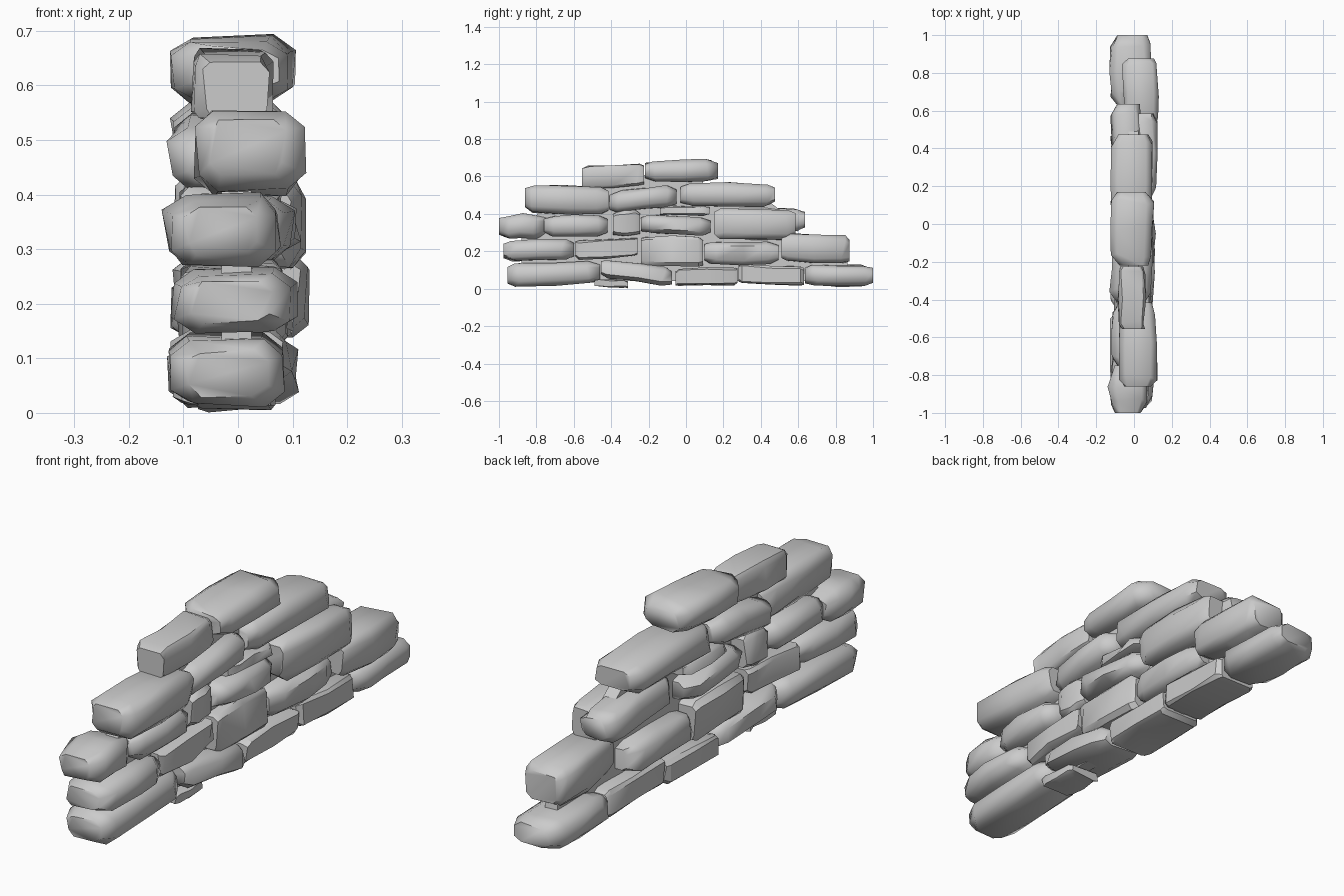
import bpy, bmesh, random, math

random.seed(7)


def finish(name, bm, angle):
    bmesh.ops.recalc_face_normals(bm, faces=bm.faces)
    me = bpy.data.meshes.new(name)
    bm.to_mesh(me)
    bm.free()
    ob = bpy.data.objects.new(name, me)
    bpy.context.collection.objects.link(ob)
    bpy.ops.object.select_all(action='DESELECT')
    ob.select_set(True)
    bpy.context.view_layer.objects.active = ob
    bpy.ops.object.shade_smooth_by_angle(angle=math.radians(angle))
    return ob


def stone(name, y0, y1, z0, z1, x=(-0.12, 0.10), tilt=0.0, soft=1.0):
    """Rough block lofted along y; tilt lifts the right end, soft sets the rounding."""
    def mix(a, b):
        return a + (b - a) * soft

    bm = bmesh.new()
    cx, hx = sum(x) / 2, (x[1] - x[0]) / 2
    cz, hz = (z0 + z1) / 2, (z1 - z0) / 2 - abs(tilt)
    ln = y1 - y0
    inset = min(mix(0.015, 0.055), ln * 0.25)
    end = mix(0.88, 0.66)
    stations = [(0, end), (inset / ln, 0.96), (0.5, 1.0), (1 - inset / ln, 0.96), (1, end)]
    kx, kz = mix(0.85, 0.66), mix(0.82, 0.55)
    section = [(-kx, -1), (kx, -1), (1, -kz), (1, kz), (kx, 1), (-kx, 1), (-1, kz), (-1, -kz)]
    rings = []
    for t, s in stations:
        mid = 0 < t < 1
        dx, dz = random.uniform(-0.006, 0.006), random.uniform(-0.005, 0.005) * mid
        ring = []
        for u, w in section:
            ring.append(bm.verts.new((
                cx + dx + u * (hx * (s + 0.06) / 1.06 - random.uniform(-0.004, 0.013)),
                y0 + t * ln + (random.uniform(-0.018, 0.018) if mid and soft > 0.3 else 0)
                * min(1, inset / 0.04),
                max(0.0, cz + dz + w * (hz * s - random.uniform(-0.004, 0.006))
                    + tilt * (2 * t - 1)))))
        rings.append(ring)
    for a, b in zip(rings, rings[1:]):
        for i in range(8):
            k = (i + 1) % 8
            bm.faces.new((a[i], a[k], b[k], b[i]))
    bm.faces.new(rings[0])
    bm.faces.new(rings[-1])
    return finish(name, bm, mix(28, 65))


# Bottom course
stone("base_stone_1", -0.955, -0.46, 0.01, 0.15, (-0.13, 0.09), 0.008)
stone("base_stone_2", -0.455, -0.075, 0.01, 0.16, (-0.12, 0.11), -0.025, 0.8)
stone("base_wedge", -0.49, -0.31, 0.0, 0.05, (-0.08, 0.075), -0.004, 0.2)
stone("base_stone_3", -0.055, 0.275, 0.01, 0.115, (-0.12, 0.09), 0.006, 0.1)
stone("base_stone_4", 0.28, 0.63, 0.015, 0.135, (-0.11, 0.09), -0.008, 0.1)
stone("base_stone_5", 0.635, 1.0, 0.012, 0.13, (-0.13, 0.10))

# Second course
stone("second_stone_1", -0.975, -0.60, 0.145, 0.265, (-0.125, 0.105), 0.003)
stone("second_stone_2", -0.59, -0.26, 0.16, 0.28, (-0.11, 0.085), 0.008, 0.1)
stone("second_stone_3", -0.24, 0.09, 0.115, 0.285, (-0.12, 0.09), -0.004, 0.2)
stone("second_stone_4", 0.10, 0.495, 0.13, 0.255, (-0.125, 0.105), 0, 0.8)
stone("second_stone_5", 0.51, 0.875, 0.13, 0.30, (-0.06, 0.13), -0.008, 0.6)

# Third course
stone("third_stone_1", -1.0, -0.75, 0.27, 0.40, (-0.132, 0.08))
stone("third_stone_2", -0.76, -0.42, 0.28, 0.395, (-0.12, 0.10))
stone("third_stone_3", -0.39, -0.245, 0.275, 0.42, (-0.11, 0.08), 0.002, 0.3)
stone("third_stone_4", -0.24, 0.13, 0.28, 0.395, (-0.12, 0.11), -0.006)
stone("third_stone_5", 0.15, 0.585, 0.26, 0.435, (-0.04, 0.13), -0.004, 0.8)
stone("third_stone_back", 0.22, 0.635, 0.31, 0.45, (-0.12, 0.05), -0.01)
stone("third_thin_stone", -0.14, 0.125, 0.39, 0.44, (-0.10, 0.085), 0, 0.5)

# Fourth course
stone("fourth_stone_1", -0.86, -0.415, 0.395, 0.565, (-0.08, 0.125), -0.008, 0.85)
stone("fourth_stone_2", -0.41, -0.05, 0.405, 0.555, (-0.13, 0.10), 0.016)
stone("fourth_stone_3", -0.03, 0.475, 0.44, 0.565, (-0.12, 0.105), 0, 0.9)

# Top course
stone("top_stone_1", -0.555, -0.225, 0.53, 0.67, (-0.085, 0.065), 0.008, 0.4)
stone("top_stone_2", -0.22, 0.17, 0.57, 0.69, (-0.125, 0.105), 0)

# Thin mortar core that closes the gaps between stones
profile = [(-0.88, 0.04), (0.88, 0.04), (0.85, 0.22), (0.58, 0.26), (0.53, 0.40),
           (0.40, 0.50), (0.10, 0.52), (0.08, 0.62), (-0.48, 0.60), (-0.50, 0.50),
           (-0.76, 0.48), (-0.80, 0.39), (-0.88, 0.34)]
bm = bmesh.new()
face = bm.faces.new([bm.verts.new((-0.03, y, z)) for y, z in profile])
ext = bmesh.ops.extrude_face_region(bm, geom=[face])
bmesh.ops.translate(bm, vec=(0.055, 0, 0),
                    verts=[v for v in ext["geom"] if isinstance(v, bmesh.types.BMVert)])
finish("mortar_core", bm, 30)
